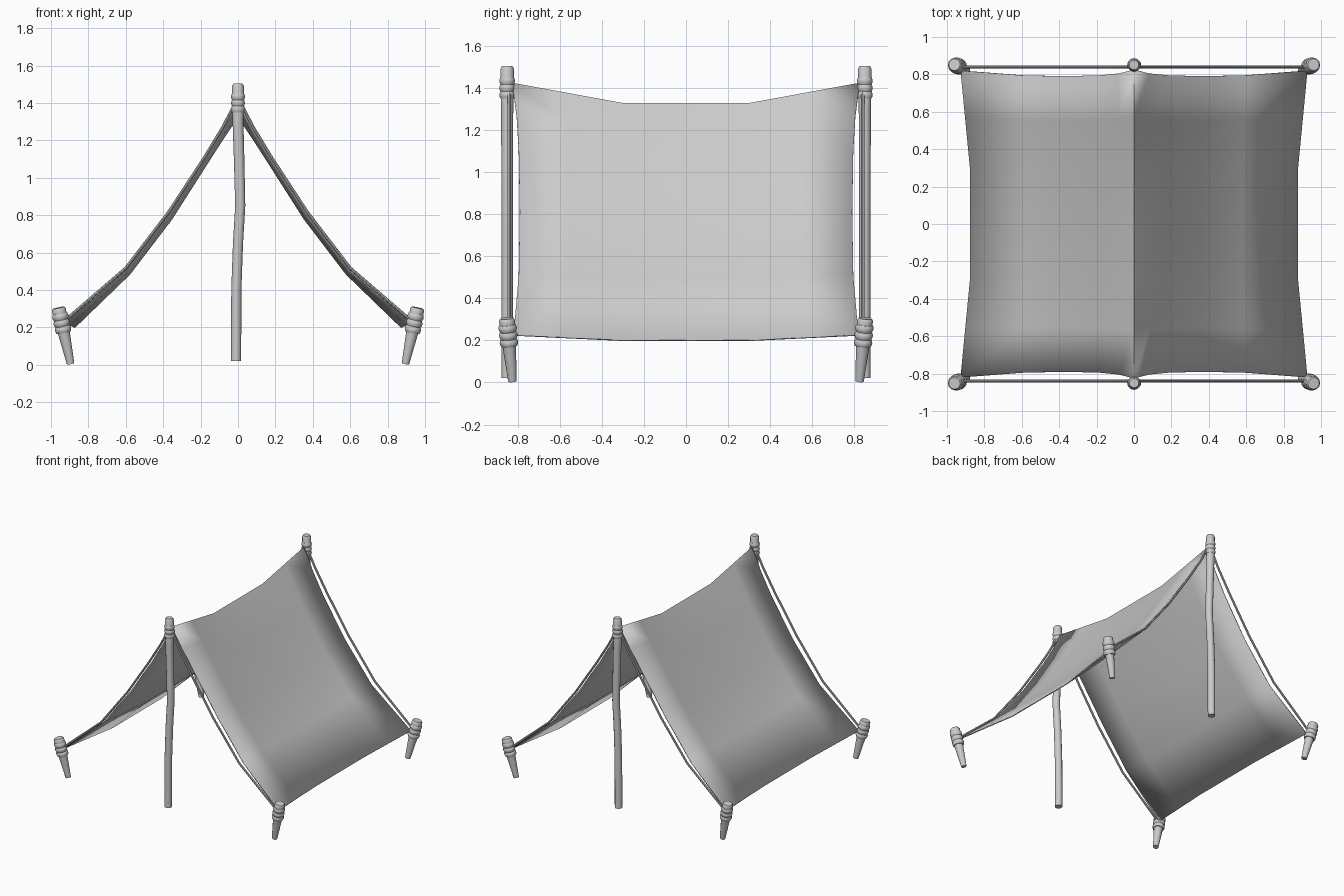
import bpy, bmesh, math
from mathutils import Vector

old = bpy.data.objects.get("Cube")
if old:
    bpy.data.objects.remove(old, do_unlink=True)

grey = bpy.data.materials.new("plain grey")
grey.use_nodes = True
grey.diffuse_color = (0.6, 0.6, 0.6, 1)
grey.node_tree.nodes["Principled BSDF"].inputs["Base Color"].default_value = (0.6, 0.6, 0.6, 1)


def finish(bm, name, angle=40):
    mesh = bpy.data.meshes.new(name)
    bmesh.ops.recalc_face_normals(bm, faces=bm.faces)
    bm.to_mesh(mesh)
    bm.free()
    mesh.materials.append(grey)
    obj = bpy.data.objects.new(name, mesh)
    bpy.context.collection.objects.link(obj)
    bpy.ops.object.select_all(action='DESELECT')
    obj.select_set(True)
    bpy.context.view_layer.objects.active = obj
    bpy.ops.object.shade_smooth_by_angle(angle=math.radians(angle))
    return obj


def tube(name, points, radii, sides=12):
    """Capped round tube through the points, one radius per point."""
    pts = [Vector(p) for p in points]
    bm = bmesh.new()
    rings = []
    for i, p in enumerate(pts):
        axis = (pts[min(i + 1, len(pts) - 1)] - pts[max(i - 1, 0)]).normalized()
        across = axis.cross(Vector((0, 1, 0))).normalized()
        other = axis.cross(across)
        rings.append([bm.verts.new(p + radii[i] * (math.cos(a) * across + math.sin(a) * other))
                      for a in (math.tau * k / sides for k in range(sides))])
    for a, b in zip(rings, rings[1:]):
        for k in range(sides):
            n = (k + 1) % sides
            bm.faces.new((a[k], a[n], b[n], b[k]))
    bm.faces.new(rings[0])
    bm.faces.new(rings[-1])
    return finish(bm, name)


def binding(name, low, high, radius, turns=3):
    """Rope turns wound round a post, as one bulging sleeve."""
    low, high = Vector(low), Vector(high)
    steps = turns * 4
    pts = [low.lerp(high, i / steps) for i in range(steps + 1)]
    radii = [radius * (0.87 + 0.13 * abs(math.sin(math.pi * i / 4))) for i in range(steps + 1)]
    tube(name, pts, radii)


# Slope profiles from ridge to hem: at the gable ends, and in the sagging middle
END = [(0, 1.42), (0.08, 1.265), (0.18, 1.1), (0.37, 0.81), (0.6, 0.51), (0.925, 0.225)]
MID = [(0, 1.325), (0.08, 1.21), (0.17, 1.07), (0.355, 0.78), (0.58, 0.485), (0.875, 0.2)]
EDGE_Y = [0.825, 0.805, 0.795, 0.79, 0.795, 0.82]
ROWS = [-1, -0.7, -0.37, 0, 0.37, 0.7, 1]

# Canvas sheet
bm = bmesh.new()
columns = [(s, i) for s, i in [(-1, i) for i in range(5, 0, -1)] + [(1, i) for i in range(6)]]
grid = []
for s, i in columns:
    line = []
    for v in ROWS:
        t = max(0, (abs(v) - 0.37) / 0.63)
        x, z = Vector(MID[i]).lerp(Vector(END[i]), t)
        line.append(bm.verts.new((s * x, v * EDGE_Y[i], z)))
    grid.append(line)
for a, b in zip(grid, grid[1:]):
    for k in range(len(ROWS) - 1):
        bm.faces.new((a[k], b[k], b[k + 1], a[k + 1]))
canvas = finish(bm, "canvas_sheet")
thick = canvas.modifiers.new("thickness", 'SOLIDIFY')
thick.thickness = 0.008
thick.offset = 0

for sy, end in ((-1, "front"), (1, "back")):
    # Slightly crooked upright pole with its binding
    y = 0.85 * sy
    tube(end + "_pole",
         [(-0.01, y, 0.02), (-0.009, y, 0.4), (0, y, 0.65), (0.012, y, 0.85),
          (0.006, y, 1.1), (0, y, 1.3), (0, y, 1.49), (0, y, 1.503)],
         [0.027, 0.027, 0.027, 0.027, 0.028, 0.029, 0.032, 0.025])
    binding(end + "_pole_binding", (0, y, 1.35), (0, y, 1.45), 0.037)

    for sx, side in ((-1, "right"), (1, "left")):
        # Leaning ground peg with its binding
        foot = Vector((sx * 0.895, sy * 0.825, 0.005))
        head = Vector((sx * 0.96, sy * 0.852, 0.305))
        spots = [0, 0.55, 0.9, 0.97, 1]
        name = end + "_" + side
        tube(name + "_peg", [foot.lerp(head, t) for t in spots],
             [0.02, 0.032, 0.037, 0.038, 0.031])
        binding(name + "_peg_binding", foot.lerp(head, 0.56), foot.lerp(head, 0.9), 0.044)

        # Sagging guy rope from pole to peg
        path = [(sx * x, sy * 0.84, z + 0.008) for x, z in END]
        path[-1] = (sx * 0.94, sy * 0.84, 0.225)
        tube(name + "_rope", path, [0.008] * len(path), 8)

        # Short tie from canvas corner to peg
        tube(name + "_tie", [(sx * 0.915, sy * 0.81, 0.228), (sx * 0.945, sy * 0.845, 0.235)],
             [0.007, 0.007], 8)

    # Tie from ridge end to pole
    tube(end + "_ridge_tie", [(0.001, sy * 0.815, 1.415), (0, sy * 0.85, 1.42)], [0.008, 0.008], 8)
